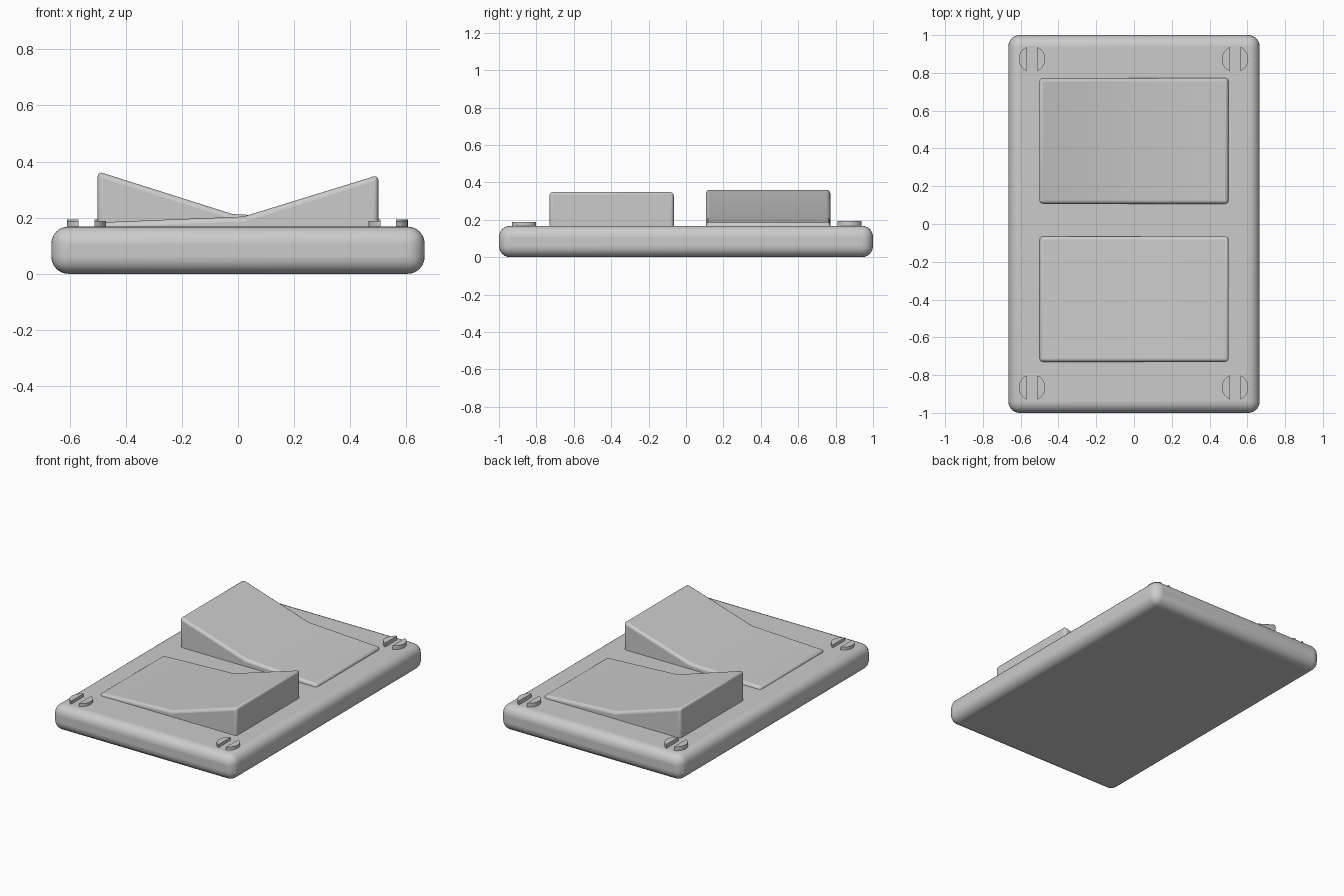
import bpy, bmesh, math

if "Cube" in bpy.data.objects:
    bpy.data.objects.remove(bpy.data.objects["Cube"])


def prism(name, pts, vec, bevel=0.0, segs=3):
    """Extrude a closed 3D outline along vec, optionally rounding its sharp edges."""
    bm = bmesh.new()
    face = bm.faces.new([bm.verts.new(p) for p in pts])
    ext = bmesh.ops.extrude_face_region(bm, geom=[face])
    verts = [g for g in ext["geom"] if isinstance(g, bmesh.types.BMVert)]
    bmesh.ops.translate(bm, verts=verts, vec=vec)
    bmesh.ops.recalc_face_normals(bm, faces=bm.faces[:])
    me = bpy.data.meshes.new(name)
    bm.to_mesh(me)
    bm.free()
    ob = bpy.data.objects.new(name, me)
    bpy.context.collection.objects.link(ob)
    if bevel:
        mod = ob.modifiers.new("round", "BEVEL")
        mod.width = bevel
        mod.segments = segs
        mod.limit_method = "ANGLE"
        mod.angle_limit = math.radians(40)
    bpy.ops.object.select_all(action="DESELECT")
    bpy.context.view_layer.objects.active = ob
    ob.select_set(True)
    bpy.ops.object.shade_smooth_by_angle(angle=math.radians(35))
    return ob


# Wall plate with rounded edges
W, L, H = 0.665, 1.0, 0.168
prism("wall_plate", [(-W, -L, 0), (W, -L, 0), (W, L, 0), (-W, L, 0)],
      (0, 0, H), 0.06, 6)


# Rocker switches: one side raised, the other almost flush
def rocker(name, y0, side, peak, valley, low):
    profile = [(-0.5, 0.12), (0.5, 0.12), (0.5, peak), (0.02, valley), (-0.5, low)]
    prism(name, [(side * x, y0, z) for x, z in profile], (0, 0.665, 0), 0.018, 4)


rocker("front_rocker", -0.73, 1, 0.352, 0.204, 0.183)
rocker("back_rocker", 0.107, -1, 0.365, 0.213, 0.186)


# Slotted screw heads: two disc segments either side of the slot
def screw(name, cx, cy, top):
    r, half_slot = 0.07, 0.028
    a = math.acos(half_slot / r)
    for half, side in (("right", 1), ("left", -1)):
        arc = [-a + 2 * a * i / 14 for i in range(15)]
        pts = [(cx + side * r * math.cos(t), cy + r * math.sin(t), 0.15) for t in arc]
        prism(f"{name}_{half}_half", pts, (0, 0, top - 0.15))


for col, x in (("left", -0.54), ("right", 0.535)):
    screw(f"front_{col}_screw", x, -0.865, 0.188)
    screw(f"back_{col}_screw", x, 0.873, 0.194)
